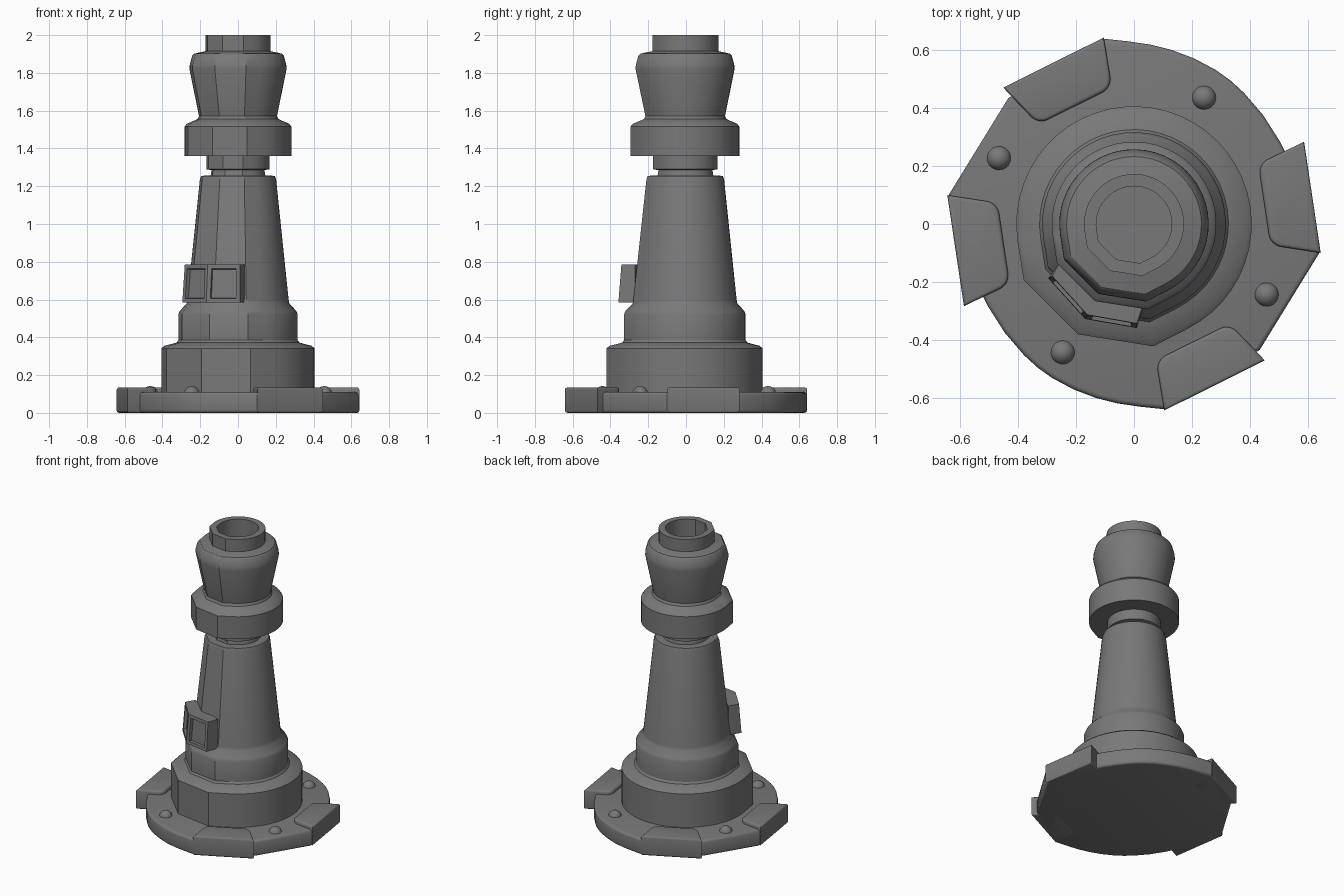
import bpy, bmesh
from math import radians, cos, sin
from mathutils import Matrix

cube = bpy.data.objects.get("Cube")
if cube:
    bpy.data.objects.remove(cube, do_unlink=True)

grey = bpy.data.materials.new("dark_grey")
grey.use_nodes = True
colour = (0.19, 0.19, 0.19, 1)
grey.diffuse_color = colour
grey.node_tree.nodes["Principled BSDF"].inputs["Base Color"].default_value = colour


def finish(name, bm):
    """Turn a bmesh into a smooth object with sharp corners kept."""
    bmesh.ops.recalc_face_normals(bm, faces=bm.faces[:])
    mesh = bpy.data.meshes.new(name)
    bm.to_mesh(mesh)
    bm.free()
    mesh.materials.append(grey)
    mesh.shade_smooth()
    mesh.set_sharp_from_angle(angle=radians(32))
    obj = bpy.data.objects.new(name, mesh)
    bpy.context.collection.objects.link(obj)
    return obj


def polar(angle, r, z=0):
    a = radians(angle)
    return (r * cos(a), r * sin(a), z)


def loft(bm, rings):
    """Skin closed rings of points and cap both ends."""
    loops = [[bm.verts.new(p) for p in ring] for ring in rings]
    n = len(loops[0])
    for low, high in zip(loops, loops[1:]):
        for i in range(n):
            j = (i + 1) % n
            bm.faces.new((low[i], low[j], high[j], high[i]))
    bm.faces.new(loops[0][::-1])
    bm.faces.new(loops[-1])
    bm.normal_update()


def bevel_rims(bm, width):
    rims = [e for e in bm.edges
            if abs(e.verts[0].co.z - e.verts[1].co.z) < 1e-4]
    bmesh.ops.bevel(bm, geom=rims, offset=width, segments=3,
                    profile=0.5, affect='EDGES')


# Tower section: round, with three flat-sided corners at the front right
FACET = cos(radians(18))
section = [(297 + 7.2 * i, 1) for i in range(36)]
section += [(a, 1 / FACET) for a in (189 + 18, 243, 279)]
section.insert(36 - 1 + 1, (189, 1))


def lathe(name, profile):
    bm = bmesh.new()
    loft(bm, [[polar(a, r * k, z) for a, k in section] for r, z in profile])
    return finish(name, bm)


# Stepped foot and tapering shaft
lathe("tower_shaft", [
    (0.405, 0.06), (0.405, 0.342), (0.39, 0.355), (0.325, 0.372),
    (0.316, 0.385), (0.316, 0.522), (0.308, 0.54), (0.272, 0.58),
    (0.268, 0.6), (0.202, 1.235), (0.195, 1.255), (0.145, 1.257),
    (0.14, 1.285), (0.167, 1.29), (0.167, 1.38)])

# Head with a collar, a bulging drum and an open spout
lathe("tower_head", [
    (0.16, 1.36), (0.283, 1.36), (0.283, 1.515), (0.272, 1.53),
    (0.215, 1.555), (0.207, 1.572), (0.257, 1.82), (0.256, 1.84),
    (0.243, 1.89), (0.232, 1.902), (0.172, 1.915), (0.172, 2.0),
    (0.13, 2.0), (0.13, 1.8)])

# Base plate, the same outline repeated after half a turn
half = [(99, 0.645), (92, 0.629), (85, 0.62), (78, 0.613), (70, 0.606),
        (62, 0.6), (56, 0.595), (50, 0.589), (40, 0.581), (29, 0.577),
        (9, 0.6), (-9, 0.645), (-45, 0.612), (-63, 0.6)]
outline = half + [(a - 180, r) for a, r in half]
bm = bmesh.new()
loft(bm, [[polar(a, r, z) for a, r in outline] for z in (0, 0.11)])
bevel_rims(bm, 0.016)
finish("base_plate", bm)

# Four raised pads on the rim of the base
for i, turn in enumerate((8.5, 116.5, 188.5, 296.5)):
    bm = bmesh.new()
    corners = [(-17.3, 0.65), (17.3, 0.65), (17.3, 0.475), (-17.3, 0.475)]
    loft(bm, [[polar(a, r, z) for a, r in corners] for z in (0, 0.135)])
    inner = [e for e in bm.edges
             if abs(e.verts[0].co.z - e.verts[1].co.z) > 0.1
             and e.verts[0].co.x < 0.5]
    bmesh.ops.bevel(bm, geom=inner, offset=0.035, segments=4,
                    profile=0.5, affect='EDGES')
    bevel_rims(bm, 0.012)
    bm.transform(Matrix.Rotation(radians(turn), 4, 'Z'))
    finish(f"base_pad_{i + 1}", bm)

# Round bolt heads between the pads
for i, (angle, r) in enumerate(((61, 0.497), (154, 0.517),
                                (241, 0.505), (332, 0.517))):
    bm = bmesh.new()
    bmesh.ops.create_uvsphere(bm, u_segments=20, v_segments=12, radius=0.042)
    bm.transform(Matrix.Translation(polar(angle, r, 0.1)))
    finish(f"base_bolt_{i + 1}", bm)

# Two-sided window box that leans with the shaft
bm = bmesh.new()
front = [(-0.295, -0.187), (-0.168, -0.327), (0.01, -0.358)]
back = [(0.035, -0.27), (-0.11, -0.215), (-0.245, -0.115)]
loft(bm, [[(x * k, y * k, z) for x, y in front] + [(x, y, z) for x, y in back]
          for z, k in ((0.585, 1), (0.785, 0.955))])
bm.faces.ensure_lookup_table()
panes = [bm.faces[0], bm.faces[1]]
bmesh.ops.inset_individual(bm, faces=panes, thickness=0.03)
bmesh.ops.inset_individual(bm, faces=panes, thickness=0.004, depth=-0.02)
finish("window_box", bm)
